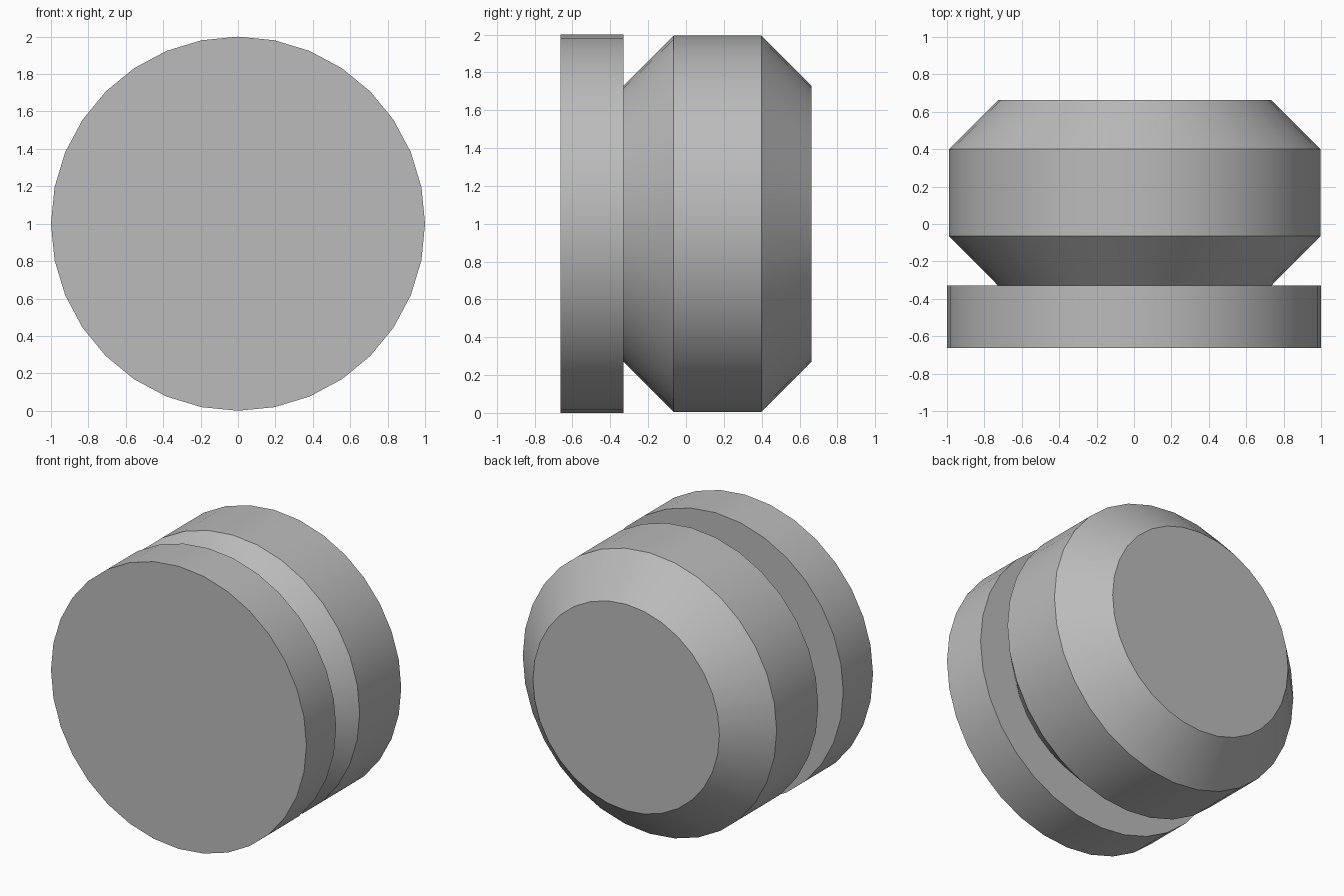
import bpy
import bmesh
import math
from mathutils import Vector

cube = bpy.data.objects.get("Cube")
if cube:
    bpy.data.objects.remove(cube, do_unlink=True)

SIDES = 32

grey = bpy.data.materials.new("plain grey")
grey.use_nodes = True
colour = (0.5, 0.5, 0.5, 1)
grey.diffuse_color = colour
grey.node_tree.nodes["Principled BSDF"].inputs["Base Color"].default_value = colour


def turned_part(name, profile, centre_x=0.0):
    """Capped solid turned about the y axis from (y, radius) pairs."""
    bm = bmesh.new()
    rings = []
    for y, radius in profile:
        ring = []
        for i in range(SIDES):
            a = math.tau * i / SIDES
            ring.append(bm.verts.new(Vector((radius * math.sin(a), y, radius * math.cos(a)))))
        rings.append(ring)
    for a, b in zip(rings, rings[1:]):
        for i in range(SIDES):
            j = (i + 1) % SIDES
            bm.faces.new((a[i], a[j], b[j], b[i]))
    bm.faces.new(rings[0])
    bm.faces.new(rings[-1])
    bmesh.ops.recalc_face_normals(bm, faces=bm.faces)
    mesh = bpy.data.meshes.new(name)
    bm.to_mesh(mesh)
    bm.free()
    mesh.materials.append(grey)
    obj = bpy.data.objects.new(name, mesh)
    obj.location = (centre_x, 0, 1)
    bpy.context.collection.objects.link(obj)
    # Smooth round the sides, crisp at caps and bevels
    bpy.ops.object.select_all(action="DESELECT")
    obj.select_set(True)
    bpy.context.view_layer.objects.active = obj
    bpy.ops.object.shade_smooth_by_angle(angle=math.radians(30))
    return obj


# Flat disc at the front
turned_part("front_disc", [(-0.663, 1), (-0.33, 1)])

# Drum behind it, chamfered at both ends
turned_part("chamfered_drum",
            [(-0.33, 0.73), (-0.065, 0.994), (0.4, 0.994), (0.663, 0.73)],
            centre_x=0.004)
